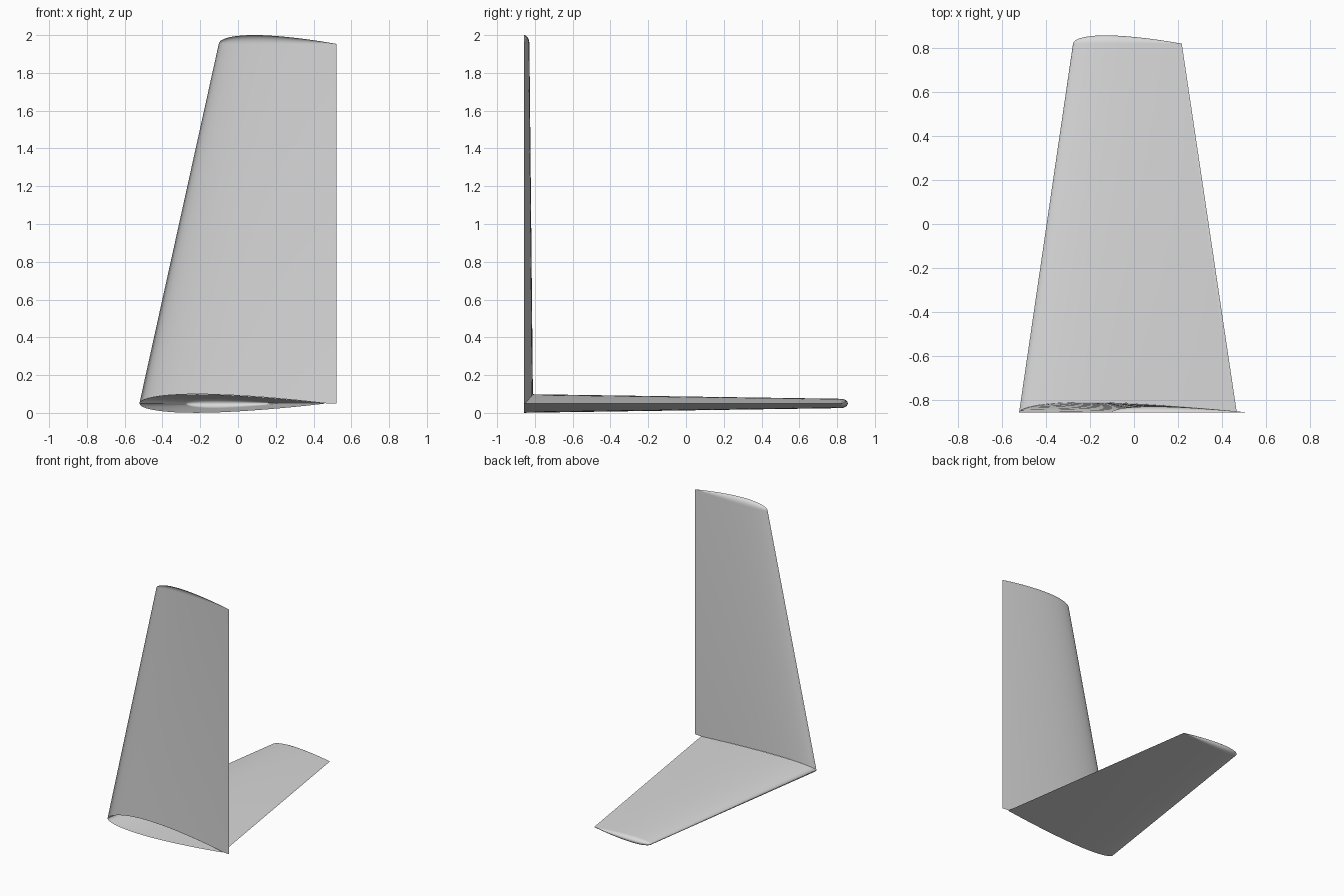
import bpy, bmesh, math

if "Cube" in bpy.data.objects:
    bpy.data.objects.remove(bpy.data.objects["Cube"])

N = 24            # chordwise points
CAP = 6           # rows in each rounded tip
ROOT_Y, ROOT_Z = -0.857, 0.05

grey = bpy.data.materials.new("light_grey")
grey.use_nodes = True
colour = (0.7, 0.7, 0.7, 1)
grey.diffuse_color = colour
grey.node_tree.nodes["Principled BSDF"].inputs["Base Color"].default_value = colour

chord = [(1 - math.cos(math.pi * i / N)) / 2 for i in range(N + 1)]


def foil(u, ratio):
    """Half thickness of a symmetric airfoil at chord fraction u."""
    u = min(max(u, 0), 1)
    return 5 * ratio * (0.2969 * math.sqrt(u) - 0.126 * u - 0.3516 * u**2
                        + 0.2843 * u**3 - 0.1036 * u**4)


def stab_edges(y):
    t = (y - ROOT_Y) / (0.819 - ROOT_Y)
    return -0.522 + 0.245 * t, 0.467 - 0.25 * t


def fin_edges(z):
    t = (z - ROOT_Z) / (1.953 - ROOT_Z)
    return -0.522 + 0.42 * t, 0.522


def half_thickness(edges, x, ratio):
    a, b = edges
    return foil((x - a) / (b - a), ratio) * (b - a)


def stab_point(u, y, side, lift=1, out=0):
    a, b = stab_edges(y)
    t = foil(u, 0.1) * (b - a)
    return a + u * (b - a), y + out * t, ROOT_Z + side * lift * t


def fin_point(u, z, lift=1, out=0):
    a, b = fin_edges(z)
    t = foil(u, 0.09) * (b - a)
    return a + u * (b - a), ROOT_Y + lift * t, z + out * t


def skin(bm, rows, flip):
    """Join rows of points into a sheet of quads."""
    grid = [[bm.verts.new(p) for p in row] for row in rows]
    for r, s in zip(grid, grid[1:]):
        for i in range(N):
            quad = [r[i], r[i + 1], s[i + 1], s[i]]
            bm.faces.new(quad[::-1] if flip else quad)


def finish(bm, name):
    bmesh.ops.remove_doubles(bm, verts=bm.verts, dist=0.0002)
    mesh = bpy.data.meshes.new(name)
    bm.to_mesh(mesh)
    bm.free()
    mesh.materials.append(grey)
    obj = bpy.data.objects.new(name, mesh)
    bpy.context.collection.objects.link(obj)
    bpy.ops.object.select_all(action="DESELECT")
    obj.select_set(True)
    bpy.context.view_layer.objects.active = obj
    bpy.ops.object.shade_smooth_by_angle(angle=math.radians(35))


angles = [math.pi / 2 * k / CAP for k in range(CAP + 1)]

# Horizontal stabilizer: upper skin starts at the joint with the fin
bm = bmesh.new()
for side in (1, -1):
    root = []
    for u in chord:
        y = ROOT_Y
        if side > 0:
            x = stab_point(u, ROOT_Y, 1)[0]
            y += half_thickness(fin_edges(ROOT_Z), x, 0.09)
        root.append(stab_point(u, y, side))
    tip = [[stab_point(u, 0.819, side, math.cos(a), 1.53 * math.sin(a))
            for u in chord] for a in angles]
    skin(bm, [root] + tip, side < 0)
finish(bm, "horizontal_stabilizer")

# Vertical fin: one half, open on the centre plane, foot fitted to the stabilizer
bm = bmesh.new()
foot = []
for u in chord:
    x = fin_point(u, ROOT_Z)[0]
    foot.append(fin_point(u, ROOT_Z + half_thickness(stab_edges(ROOT_Y), x, 0.1)))
tip = [[fin_point(u, 1.953, math.cos(a), 1.68 * math.sin(a))
        for u in chord] for a in angles]
skin(bm, [foot] + tip, True)
finish(bm, "vertical_fin")
